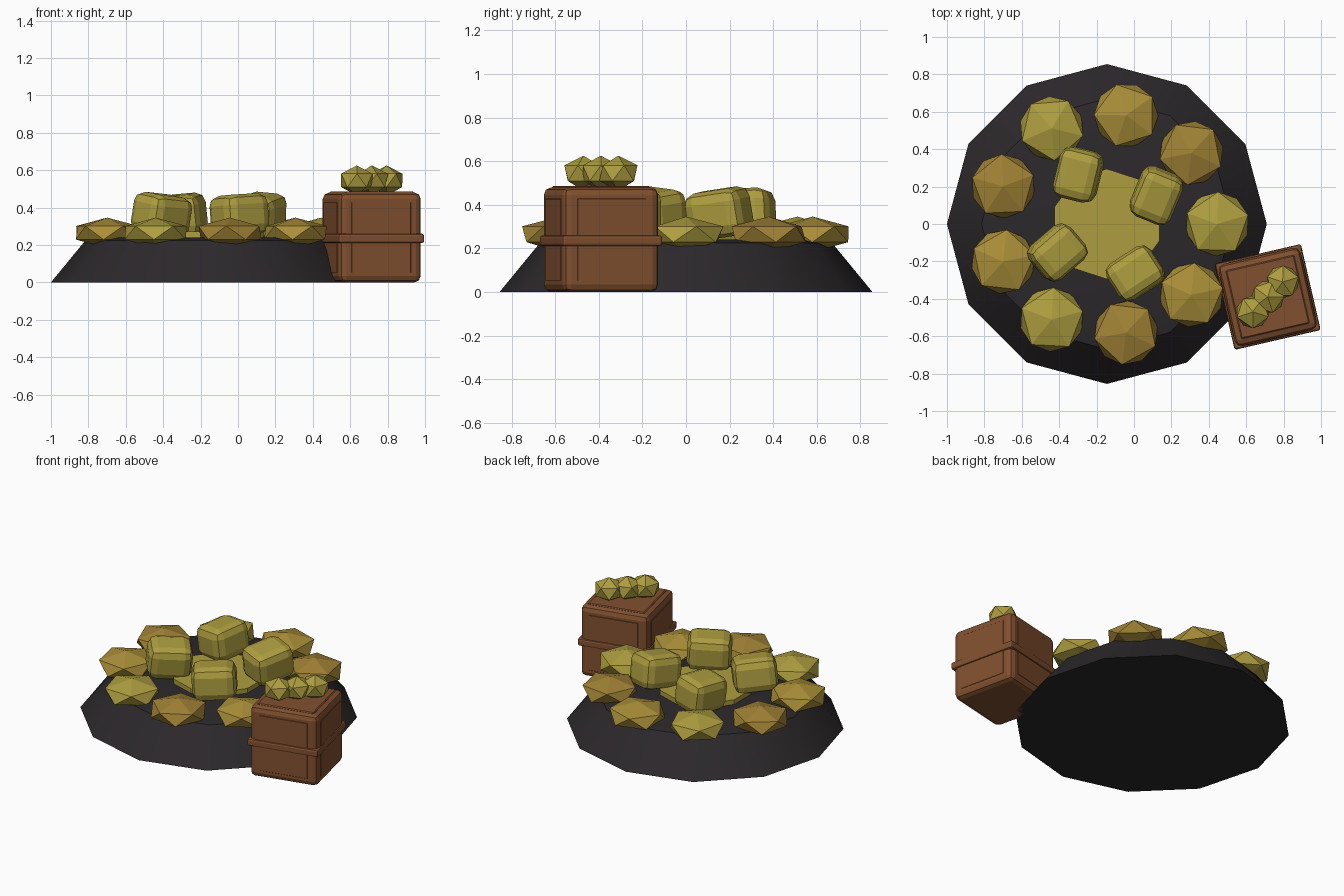
import bpy, bmesh, math, random
from mathutils import Matrix

if "Cube" in bpy.data.objects:
    bpy.data.objects.remove(bpy.data.objects["Cube"])

random.seed(4)
CX = -0.145  # centre of the mound


def mat(name, col):
    m = bpy.data.materials.new(name)
    m.diffuse_color = (*col, 1)
    m.use_nodes = True
    m.node_tree.nodes["Principled BSDF"].inputs["Base Color"].default_value = m.diffuse_color
    return m


GOLD = mat("gold", (0.42, 0.34, 0.05))
AMBER = mat("amber", (0.40, 0.27, 0.04))
OCHRE = mat("ochre", (0.35, 0.22, 0.035))
SOIL = mat("dark_soil", (0.025, 0.021, 0.024))
WOOD = mat("wood", (0.22, 0.08, 0.028))


def finish(name, material, bevel=0, segments=2, smooth=False):
    o = bpy.context.object
    o.name = name
    o.data.materials.append(material)
    if bevel:
        bpy.ops.object.transform_apply(location=False, rotation=False, scale=True)
        b = o.modifiers.new("bevel", 'BEVEL')
        b.width, b.segments = bevel, segments
    if smooth:
        bpy.ops.object.shade_smooth_by_angle(angle=math.radians(35))
    return o


def box(name, loc, size, rot, material, bevel, segments=2):
    bpy.ops.mesh.primitive_cube_add(size=1, location=loc, rotation=rot)
    bpy.context.object.scale = size
    return finish(name, material, bevel, segments)


def nugget(name, loc, radius, height, spin, material):
    bpy.ops.mesh.primitive_ico_sphere_add(subdivisions=1, radius=1, location=loc,
                                          rotation=(0, 0, spin))
    bpy.context.object.scale = (radius, radius, height)
    return finish(name, material)


# mound: twelve-sided rings from the ground to a flat top
bm = bmesh.new()
rings = []
for r, z in ((0.855, 0), (0.67, 0.225), (0.60, 0.24)):
    rings.append([bm.verts.new((CX + r * math.cos(math.tau * k / 12),
                                r * math.sin(math.tau * k / 12), z)) for k in range(12)])
for lo, hi in zip(rings, rings[1:]):
    for k in range(12):
        n = (k + 1) % 12
        bm.faces.new((lo[k], lo[n], hi[n], hi[k]))
bm.faces.new(rings[0][::-1])
bm.faces.new(rings[-1])
me = bpy.data.meshes.new("mound")
bm.to_mesh(me)
bm.free()
mound = bpy.data.objects.new("mound", me)
bpy.context.collection.objects.link(mound)
bpy.context.view_layer.objects.active = mound
mound.select_set(True)
finish("mound", SOIL, smooth=True)

# gold plate in the middle of the mound
bpy.ops.mesh.primitive_cylinder_add(vertices=10, radius=0.295, depth=0.04,
                                    location=(CX, 0, 0.252))
finish("centre_plate", GOLD)

# ring of nine flattened nuggets in three tones
for i in range(9):
    a = math.radians(40 * i)
    nugget(f"ring_nugget_{i}", (CX + 0.59 * math.cos(a), 0.59 * math.sin(a), 0.265),
           0.192, 0.081, a + random.uniform(0, 1.2), (GOLD, OCHRE, AMBER)[i % 3])

# four rounded ingots inside the ring
turns = (-22, -14, -57, -50)
tilts = ((8, 5), (4, -5), (-5, 8), (3, -3))
for i in range(4):
    a = math.radians(30 + 90 * i)
    order = (0, 1, 3, 2)[i]
    tx, ty = tilts[i]
    box(f"ingot_{i}", (CX + 0.305 * math.cos(a), 0.305 * math.sin(a), 0.36),
        (0.23, 0.275, 0.22), (math.radians(tx), math.radians(ty), math.radians(turns[order])),
        GOLD, 0.055)

# crate: body, middle band and lid panel
ROT = (0, 0, math.radians(13))
X, Y = 0.715, -0.39
box("crate_body", (X, Y, 0.24), (0.45, 0.45, 0.48), ROT, WOOD, 0.035)
box("crate_band", (X, Y, 0.235), (0.472, 0.472, 0.05), ROT, WOOD, 0.012)
box("crate_lid", (X, Y, 0.474), (0.375, 0.375, 0.026), ROT, WOOD, 0.006, 1)

# raised panels on the four crate sides
for k in range(4):
    a = ROT[2] + k * math.pi / 2
    box(f"crate_side_{k}", (X + 0.216 * math.cos(a), Y + 0.216 * math.sin(a), 0.24),
        (0.022, 0.33, 0.38), (0, 0, a), WOOD, 0.004, 1)

# three small nuggets on the crate lid
for k in (-1, 0, 1):
    nugget(f"crate_nugget_{k + 1}", (X + 0.08 * k, Y + 0.08 * k, 0.545),
           0.098, 0.08, 0.3 * k, GOLD)
